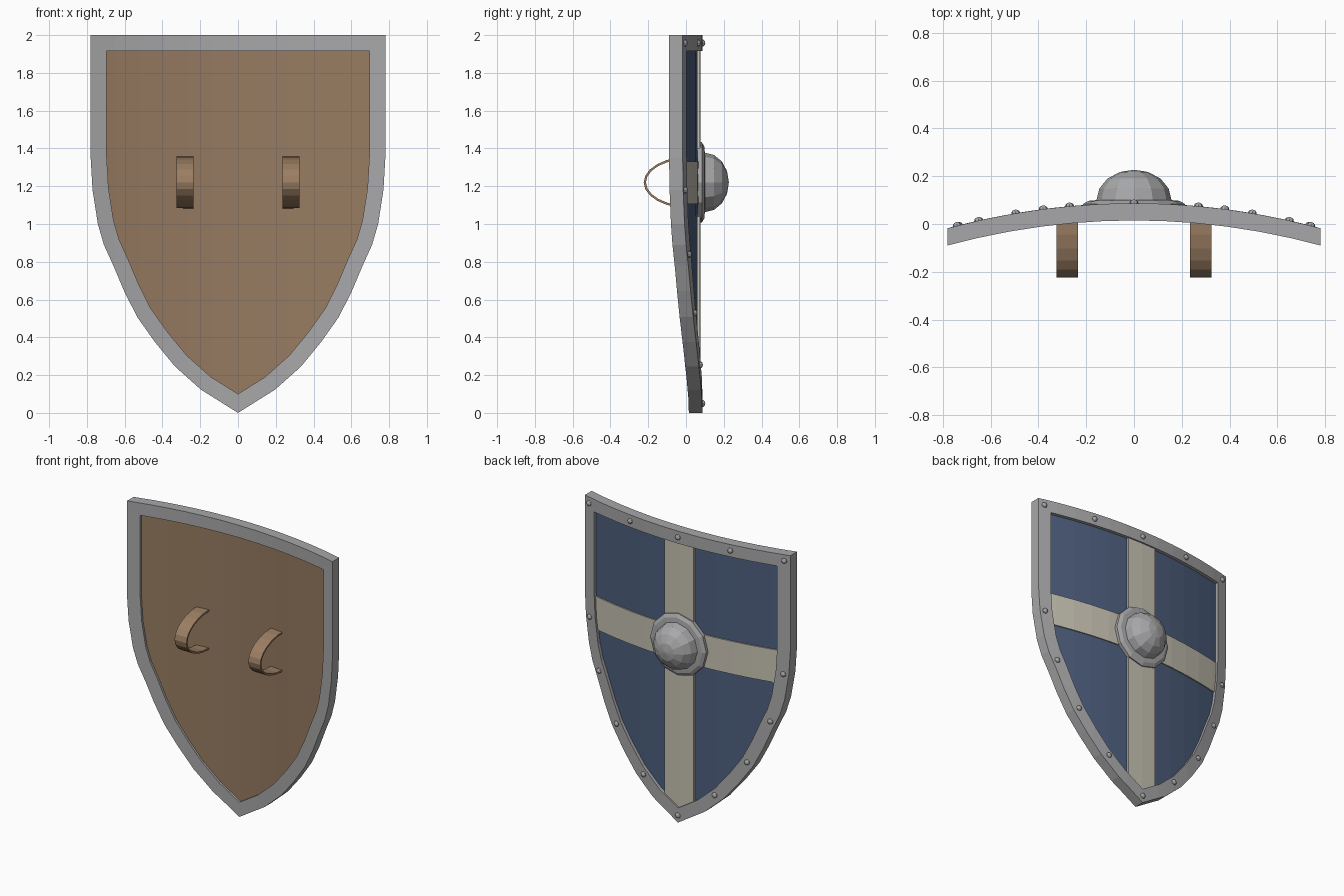
import bpy, bmesh, math
from mathutils import Vector, Matrix

cube = bpy.data.objects.get("Cube")
if cube:
    bpy.data.objects.remove(cube, do_unlink=True)


def material(name, rgb, metallic=0.0):
    m = bpy.data.materials.new(name)
    m.use_nodes = True
    color = (*rgb, 1.0)
    m.diffuse_color = color
    m.node_tree.nodes["Principled BSDF"].inputs["Base Color"].default_value = color
    return m


steel = material("grey steel", (0.39, 0.39, 0.40))
wood = material("brown wood", (0.31, 0.20, 0.12))
leather = material("tan leather", (0.33, 0.21, 0.125))
blue = material("blue paint", (0.075, 0.115, 0.21))
cream = material("cream paint", (0.57, 0.54, 0.45))


def finish(name, bm, mats):
    bmesh.ops.recalc_face_normals(bm, faces=bm.faces[:])
    mesh = bpy.data.meshes.new(name)
    bm.to_mesh(mesh)
    bm.free()
    for m in mats:
        mesh.materials.append(m)
    obj = bpy.data.objects.new(name, mesh)
    bpy.context.collection.objects.link(obj)
    return obj


# Shield outline: half profile mirrored into a closed loop
half = [(0.78, 2), (0.78, 1.35), (0.77, 1.18), (0.742, 1), (0.71, 0.89),
        (0.66, 0.78), (0.603, 0.645), (0.534, 0.508), (0.44, 0.375),
        (0.333, 0.245), (0.196, 0.123)]
outline = [Vector(p) for p in half] + [Vector((0, 0))]
outline += [Vector((-x, z)) for x, z in reversed(half)]


def inset(loop, d):
    """Move a clockwise loop inward by d with mitred corners."""
    result = []
    for i, p in enumerate(loop):
        a = (p - loop[i - 1]).normalized()
        b = (loop[(i + 1) % len(loop)] - p).normalized()
        na, nb = Vector((a.y, -a.x)), Vector((b.y, -b.x))
        result.append(p + (na + nb) * d / (1 + na.dot(nb)))
    return result


def bow(x):
    return -0.172 * x * x


def cut(bm, co, no, clear=False):
    bmesh.ops.bisect_plane(bm, geom=bm.verts[:] + bm.edges[:] + bm.faces[:],
                           plane_co=co, plane_no=no, clear_outer=clear)


def curved_slab(name, mats, back, front, outer, inner=None, clips=()):
    """Extrude a flat outline or ring, then bend it about the upright axis."""
    bm = bmesh.new()
    ring = [bm.verts.new((p.x, back, p.y)) for p in outer]
    if inner:
        hole = [bm.verts.new((p.x, back, p.y)) for p in inner]
        for i in range(len(ring)):
            bm.faces.new((ring[i - 1], ring[i], hole[i], hole[i - 1]))
    else:
        bm.faces.new(ring)
    for co, no in clips:
        cut(bm, co, no, True)
    for k in range(-5, 6):
        cut(bm, (k * 0.13, 0, 0), (1, 0, 0))
    made = bmesh.ops.extrude_face_region(bm, geom=bm.faces[:], use_keep_orig=True)
    moved = [g for g in made["geom"] if isinstance(g, bmesh.types.BMVert)]
    bmesh.ops.translate(bm, verts=moved, vec=(0, front - back, 0))
    for v in bm.verts:
        v.co.y += bow(v.co.x)
    bmesh.ops.recalc_face_normals(bm, faces=bm.faces[:])
    if len(mats) > 1:
        for f in bm.faces:
            f.material_index = 1 if f.normal.y > 0.1 else 0
    return finish(name, bm, mats)


# Rim, board and the painted cross
field = inset(outline, 0.08)
curved_slab("rim", [steel], 0.015, 0.087, outline, inset(outline, 0.085))
curved_slab("board", [wood, blue], 0.03, 0.064, field)
curved_slab("upright_band", [cream], 0.062, 0.077, field,
            clips=[((s * 0.11, 0, 0), (s, 0, 0)) for s in (-1, 1)])
curved_slab("cross_band", [cream], 0.062, 0.072, field,
            clips=[((0, 0, 1.105), (0, 0, -1)), ((0, 0, 1.33), (0, 0, 1))])

# Boss: flange and dome turned around the y axis
CENTRE_Z = 1.22
SIDES = 12
profile = [(0.213, 0.06), (0.213, 0.084), (0.19, 0.097)]
for i in range(4):
    a = i * math.pi / 8
    profile.append((0.157 * math.cos(a), 0.1 + 0.127 * math.sin(a)))
bm = bmesh.new()
rings = []
for r, y in profile:
    rings.append([bm.verts.new((r * math.cos(math.tau * k / SIDES), y,
                                CENTRE_Z + r * math.sin(math.tau * k / SIDES)))
                  for k in range(SIDES)])
for low, high in zip(rings, rings[1:]):
    for k in range(SIDES):
        bm.faces.new((low[k - 1], low[k], high[k], high[k - 1]))
tip = bm.verts.new((0, 0.227, CENTRE_Z))
for k in range(SIDES):
    bm.faces.new((rings[-1][k - 1], rings[-1][k], tip))
bm.faces.new(rings[0])
finish("boss", bm, [steel])

# Rivets around the rim
side_rivets = [(0.74, 1.958), (0.38, 1.958), (0.735, 1.18),
               (0.65, 0.84), (0.495, 0.53), (0.27, 0.255)]
spots = [(0, 1.958), (0, 0.05)]
spots += [(s * x, z) for x, z in side_rivets for s in (-1, 1)]
bm = bmesh.new()
for x, z in spots:
    place = (Matrix.Translation((x, 0.087 + bow(x), z))
             @ Matrix.Rotation(math.atan(-0.344 * x), 4, 'Z')
             @ Matrix.Diagonal((1, 0.8, 1, 1))
             @ Matrix.Rotation(math.pi / 2, 4, 'X'))
    bmesh.ops.create_uvsphere(bm, u_segments=8, v_segments=6, radius=0.019, matrix=place)
finish("rivets", bm, [steel])


# Two arched grips on the inner side
def grip(name, x):
    bm = bmesh.new()
    steps = 12
    rows = []
    for i in range(steps + 1):
        a = math.pi * i / steps
        row = []
        for side, t in ((-1, 0), (1, 0), (1, 0.012), (-1, 0.012)):
            row.append(bm.verts.new((x + side * 0.045,
                                     0.02 - (0.244 - t) * math.sin(a),
                                     CENTRE_Z + (0.137 - t) * math.cos(a))))
        rows.append(row)
    for a, b in zip(rows, rows[1:]):
        for k in range(4):
            bm.faces.new((a[k - 1], a[k], b[k], b[k - 1]))
    bm.faces.new(rows[0])
    bm.faces.new(rows[-1])
    return finish(name, bm, [leather])


grip("left_grip", 0.28)
grip("right_grip", -0.28)
